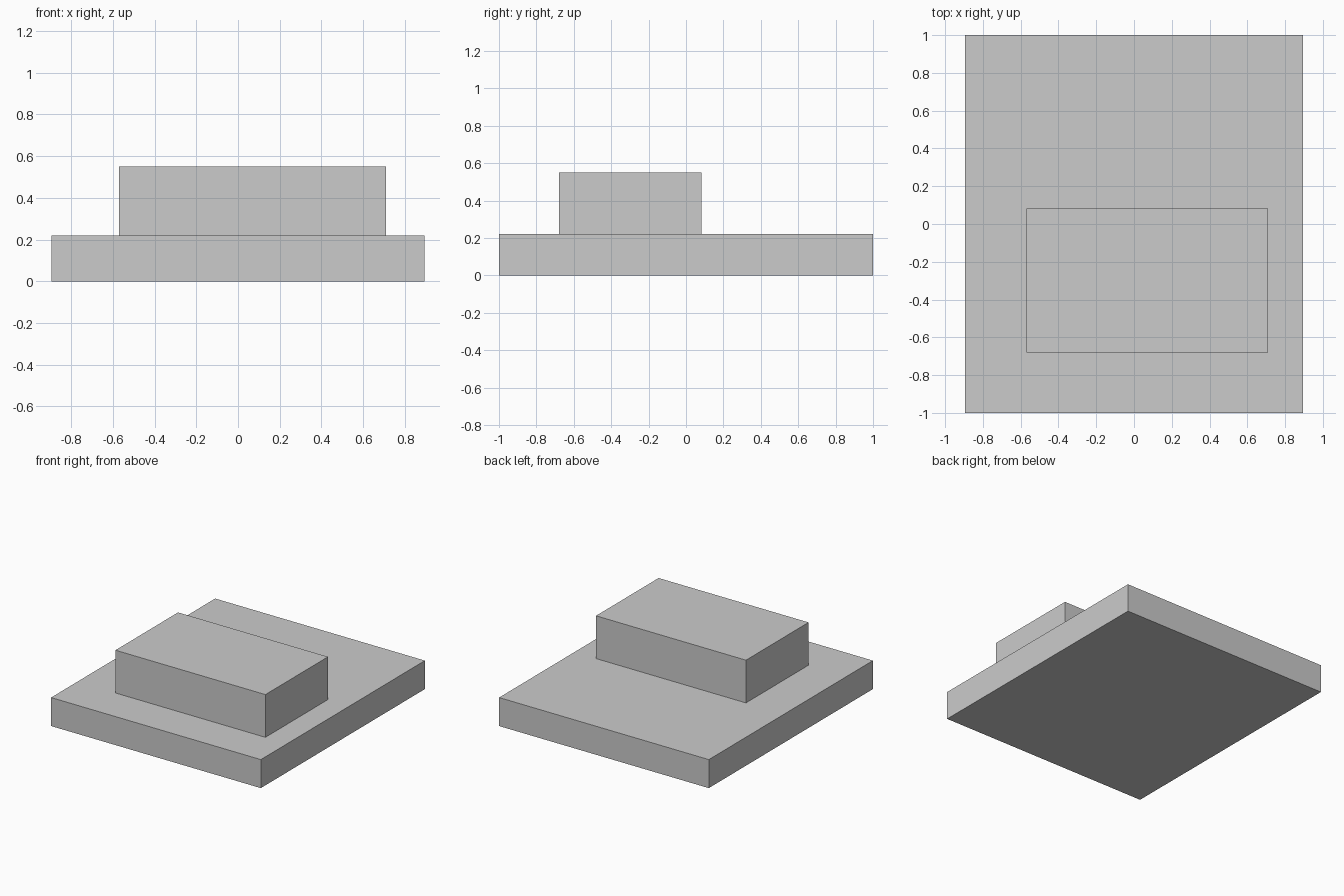
import bpy

if "Cube" in bpy.data.objects:
    bpy.data.objects.remove(bpy.data.objects["Cube"])


def box(name, x, y, z):
    """Flat-faced box from (min, max) ranges on each axis."""
    ranges = (x, y, z)
    bpy.ops.mesh.primitive_cube_add(size=1, location=[(a + b) / 2 for a, b in ranges])
    ob = bpy.context.object
    ob.name = name
    ob.scale = [b - a for a, b in ranges]
    bpy.ops.object.transform_apply(location=False, rotation=False, scale=True)
    return ob


# Wide slab standing on the ground
box("base_slab", (-0.895, 0.895), (-1.0, 1.0), (0.0, 0.22))

# Smaller off-centre block resting on the slab
box("upper_block", (-0.57, 0.71), (-0.68, 0.083), (0.22, 0.55))
